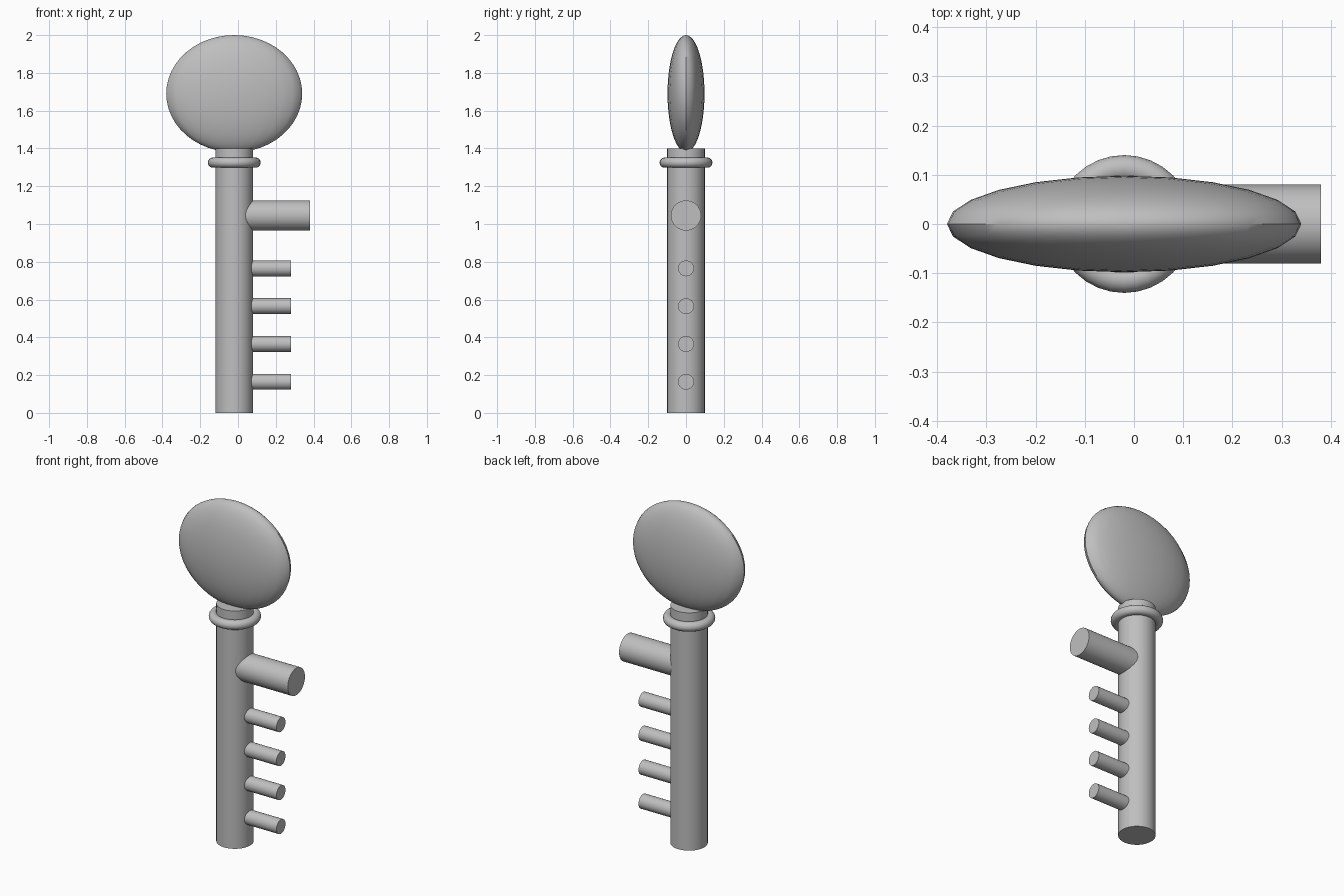
import bpy
import math

cube = bpy.data.objects.get("Cube")
if cube:
    bpy.data.objects.remove(cube, do_unlink=True)

AXIS_X = -0.02  # centre line of the shaft

metal = bpy.data.materials.new("grey metal")
metal.use_nodes = True
GREY = (0.52, 0.52, 0.52, 1)
metal.diffuse_color = GREY
metal.node_tree.nodes["Principled BSDF"].inputs["Base Color"].default_value = GREY


def finish(name):
    obj = bpy.context.object
    obj.name = name
    obj.data.materials.append(metal)
    bpy.ops.object.shade_smooth_by_angle(angle=math.radians(35))
    return obj


def peg(name, z, radius, end):
    """Horizontal rod from the shaft's centre line out to x = end."""
    bpy.ops.mesh.primitive_cylinder_add(
        vertices=32, radius=radius, depth=end - AXIS_X,
        location=((AXIS_X + end) / 2, 0, z), rotation=(0, math.pi / 2, 0))
    return finish(name)


# Upright shaft
bpy.ops.mesh.primitive_cylinder_add(vertices=32, radius=0.1, depth=1.4,
                                    location=(AXIS_X, 0, 0.7))
finish("shaft")

# Ring around the neck
bpy.ops.mesh.primitive_torus_add(major_segments=32, minor_segments=16,
                                 major_radius=0.113, minor_radius=0.027,
                                 location=(AXIS_X, 0, 1.325))
finish("collar_ring")

# Flattened oval handle
bpy.ops.mesh.primitive_uv_sphere_add(segments=24, ring_count=24, radius=1,
                                     location=(AXIS_X, 0, 1.69))
bpy.context.object.scale = (0.36, 0.098, 0.31)
bpy.ops.object.transform_apply(location=False, rotation=False, scale=True)
head = finish("handle")
head.data.shade_smooth()

# Thick upper arm and four evenly spaced teeth
peg("upper_arm", 1.045, 0.08, 0.38)
for i in range(4):
    peg(f"tooth_{i + 1}", 0.165 + 0.2 * i, 0.042, 0.28)
